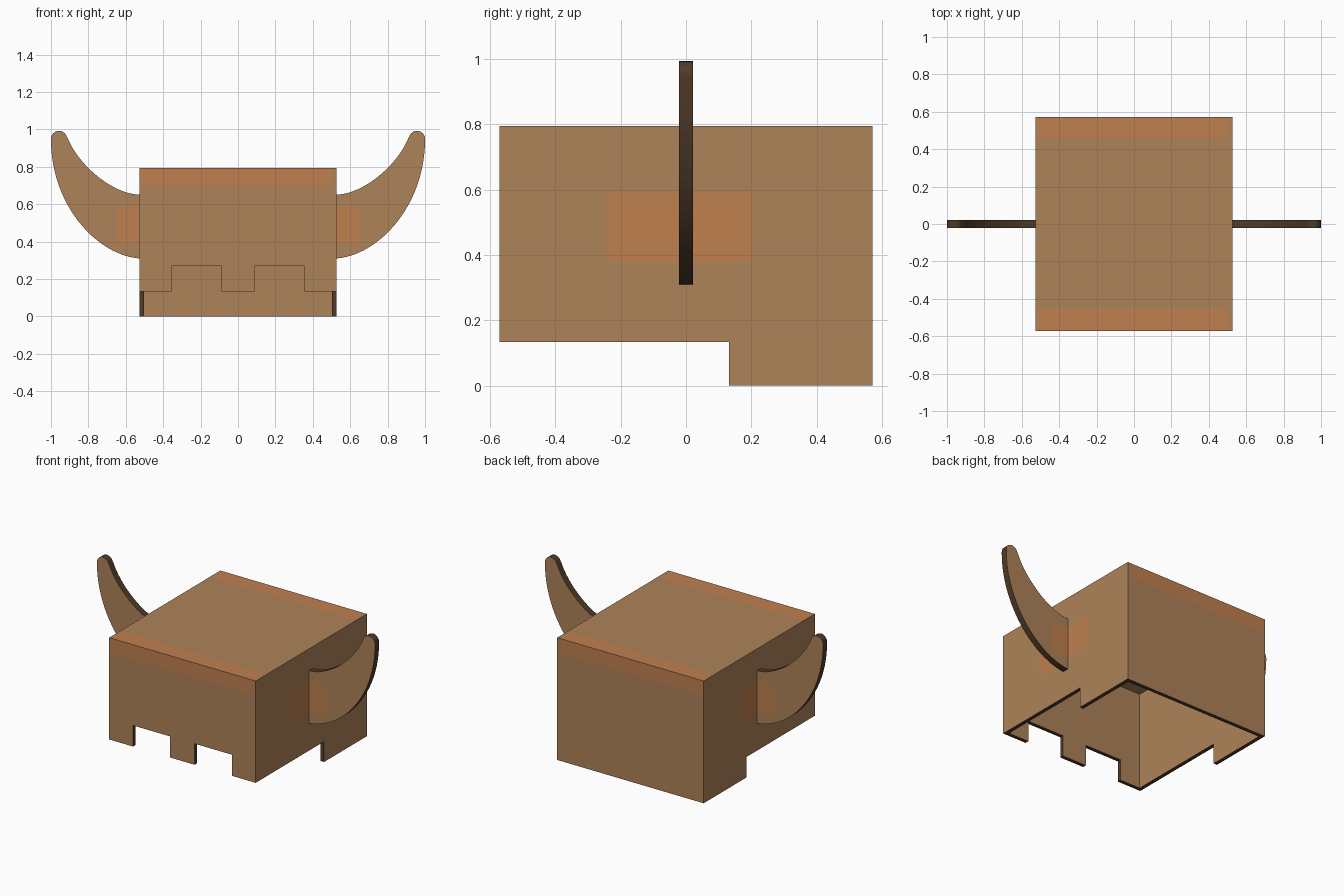
import bpy, bmesh, math
from mathutils import Vector

if "Cube" in bpy.data.objects:
    bpy.data.objects.remove(bpy.data.objects["Cube"])


def srgb(r, g, b):
    return tuple(((c / 255 + 0.055) / 1.055) ** 2.4 for c in (r, g, b)) + (1,)


def material(name, rgb):
    m = bpy.data.materials.new(name)
    m.diffuse_color = srgb(*rgb)
    m.use_nodes = True
    m.node_tree.nodes["Principled BSDF"].inputs["Base Color"].default_value = m.diffuse_color
    return m


MATS = [material("cardboard", (174, 131, 89)),
        material("dark_cut_edge", (80, 59, 41)),
        material("orange_tape", (192, 128, 79))]
BASE, EDGE, TAPE = 0, 1, 2

X, Y, H, T = 0.527, 0.571, 0.795, 0.025   # half width, half depth, height, wall
STEP = 0.133                              # height of the raised front rim


def prism(bm, outline, axis, lo, hi):
    """Extrude a 2D outline along an axis; rim faces get the cut edge colour."""
    def point(p, d):
        v = list(p)
        v.insert(axis, d)
        return v
    a = [bm.verts.new(point(p, lo)) for p in outline]
    b = [bm.verts.new(point(p, hi)) for p in outline]
    faces = [bm.faces.new(a), bm.faces.new(b)]
    n = len(a)
    for i in range(n):
        j = (i + 1) % n
        f = bm.faces.new((a[i], a[j], b[j], b[i]))
        f.material_index = EDGE
        faces.append(f)
    bmesh.ops.recalc_face_normals(bm, faces=faces)


def cut(bm, axis, value):
    no = Vector((0, 0, 0))
    no[axis] = 1
    bmesh.ops.bisect_plane(bm, geom=bm.verts[:] + bm.edges[:] + bm.faces[:],
                           plane_co=no * value, plane_no=no, dist=1e-5)


def finish(bm, name):
    me = bpy.data.meshes.new(name)
    bm.to_mesh(me)
    bm.free()
    for m in MATS:
        me.materials.append(m)
    ob = bpy.data.objects.new(name, me)
    bpy.context.collection.objects.link(ob)
    return ob


# Open-bottomed box made of five panels
bm = bmesh.new()
top = H - T
prism(bm, [(-X, -Y), (X, -Y), (X, Y), (-X, Y)], 2, top, H)
half = [(0.0875, STEP), (0.0875, 0.27), (0.355, 0.27), (0.355, STEP), (X, STEP), (X, top)]
prism(bm, half + [(-x, z) for x, z in reversed(half)], 1, -Y, -Y + T)
prism(bm, [(-X, 0), (X, 0), (X, top), (-X, top)], 1, Y - T, Y)
side = [(-Y + T, STEP), (0.132, STEP), (0.132, 0), (Y - T, 0), (Y - T, top), (-Y + T, top)]
for lo, hi in ((-X, -X + T), (X - T, X)):
    prism(bm, side, 0, lo, hi)
bmesh.ops.triangulate(bm, faces=bm.faces[:])
for axis, values in ((0, (-0.52, 0.503)), (1, (-0.455, -0.243, 0.2, 0.46)), (2, (0.38, 0.59, 0.70))):
    for v in values:
        cut(bm, axis, v)

# Tape along the front and back top edges and around the horn roots
bm.normal_update()
for f in bm.faces:
    c, n = f.calc_center_median(), f.normal
    on_x = abs(n.x) > 0.9 and abs(c.x) > X - 1e-3
    on_y = abs(n.y) > 0.9 and abs(c.y) > Y - 1e-3
    on_top = n.z > 0.9 and c.z > H - 1e-3
    if on_x or on_y or on_top:
        f.material_index = BASE
    across = -0.52 < c.x < 0.503
    if ((on_top and across and not -0.455 < c.y < 0.46)
            or (on_y and across and c.z > 0.70)
            or (on_x and -0.243 < c.y < 0.2 and 0.38 < c.z < 0.59)):
        f.material_index = TAPE
finish(bm, "helmet_box")


# Curved flat horns
def bezier(p, n):
    pts = []
    for i in range(n + 1):
        t = i / n
        w = ((1 - t) ** 3, 3 * t * (1 - t) ** 2, 3 * t * t * (1 - t), t ** 3)
        pts.append(tuple(sum(k * q[a] for k, q in zip(w, p)) for a in (0, 1)))
    return pts


lower = bezier([(X, 0.31), (0.76, 0.33), (1.0, 0.60), (1.0, 0.945)], 24)
tip = [(0.957 + 0.043 * math.cos(math.radians(a)), 0.95 + 0.043 * math.sin(math.radians(a)))
       for a in range(15, 166, 15)]
upper = bezier([(0.912, 0.957), (0.85, 0.80), (0.66, 0.652), (X, 0.652)], 20)
for name, s in (("right_horn", 1), ("left_horn", -1)):
    bm = bmesh.new()
    prism(bm, [(s * x, z) for x, z in lower + tip + upper], 1, -0.021, 0.021)
    bmesh.ops.triangulate(bm, faces=bm.faces[:])
    cut(bm, 0, s * 0.65)
    cut(bm, 2, 0.39)
    cut(bm, 2, 0.587)
    bm.normal_update()
    for f in bm.faces:
        c = f.calc_center_median()
        if abs(f.normal.y) > 0.9 and abs(c.x) < 0.65 and 0.39 < c.z < 0.587:
            f.material_index = TAPE
    finish(bm, name)
